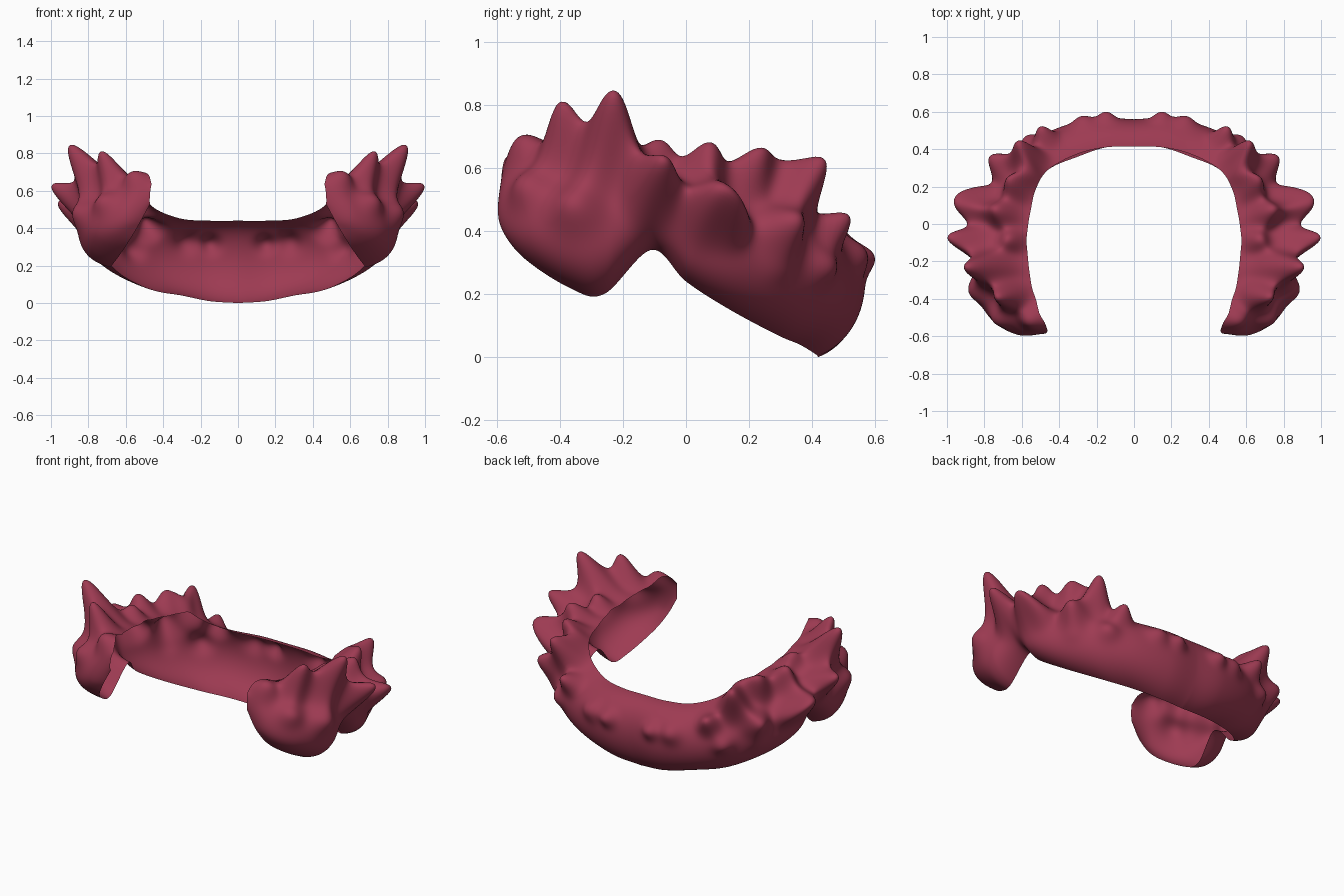
import bpy, bmesh, math
from mathutils import Vector as V

if "Cube" in bpy.data.objects:
    bpy.data.objects.remove(bpy.data.objects["Cube"])

NU, NV = 190, 70

# Right half, front tip to back centre: top edge, outermost point, bottom edge
STATIONS = [
    ((.46, -.57, .63), (.47, -.585, .58), (.47, -.58, .53)),
    ((.47, -.52, .67), (.62, -.585, .50), (.53, -.575, .42)),
    ((.50, -.45, .67), (.76, -.50, .46), (.59, -.52, .32)),
    ((.54, -.35, .65), (.83, -.37, .43), (.66, -.37, .22)),
    ((.56, -.24, .64), (.84, -.24, .44), (.69, -.26, .20)),
    ((.57, -.10, .61), (.80, -.10, .47), (.68, -.11, .34)),
    ((.56, .03, .60), (.81, .04, .42), (.70, .00, .24)),
    ((.52, .18, .56), (.76, .20, .36), (.62, .14, .15)),
    ((.44, .30, .50), (.64, .37, .30), (.46, .29, .07)),
    ((.30, .375, .45), (.44, .50, .25), (.30, .36, .04)),
    ((.15, .41, .44), (.20, .565, .24), (.15, .41, .01)),
    ((0, .415, .44), (0, .56, .24), (0, .42, 0)),
]

# Tufts: tip position, radius
TUFTS = [
    ((.57, -.52, .70), .07),
    ((.73, -.395, .81), .065),
    ((.90, -.23, .845), .085),
    ((.995, -.07, .63), .075),
    ((.955, .11, .54), .075),
    ((.75, .08, .68), .07),
    ((.68, -.08, .69), .06),
    ((.88, .19, .46), .06),
    ((.67, .24, .66), .065),
    ((.56, .28, .61), .055),
    ((.77, .36, .44), .07),
    ((.62, .44, .63), .07),
    ((.72, .32, .30), .06),
    ((.50, .52, .45), .055),
    ((.58, .47, .29), .06),
    ((.28, .575, .33), .06),
    ((.15, .60, .32), .05),
    ((.88, -.36, .50), .08),
    ((.74, -.52, .56), .07),
]


def spline(pts, t):
    """Catmull-Rom through pts, t in 0..1."""
    f = t * (len(pts) - 1)
    i = min(int(f), len(pts) - 2)
    f -= i
    b, c = pts[i], pts[i + 1]
    a = pts[i - 1] if i else b * 2 - c
    d = pts[i + 2] if i + 2 < len(pts) else c * 2 - b
    return (b * 2 + (c - a) * f + (a * 2 - b * 5 + c * 4 - d) * f * f
            + (b * 3 - a - c * 3 + d) * f ** 3) * .5


def shell_points():
    rails = [[V(s[k]) for s in STATIONS] for k in range(3)]
    pts = []
    for i in range(NU + 1):
        top, mid, bot = (spline(r, i / NU) for r in rails)
        total = (mid * 8 - top - bot) / 3
        spread = (top - bot) * .8
        a, b = (total + spread) / 2, (total - spread) / 2
        for j in range(NV + 1):
            t = j / NV
            s = 1 - t
            pts.append(top * s ** 3 + a * 3 * s * s * t + b * 3 * s * t * t + bot * t ** 3)
    return pts


# Pull tufts out of the curved shell
base = shell_points()
pts = [p.copy() for p in base]
for tip, r in TUFTS:
    tip = V(tip)
    k = min(range(len(base)), key=lambda n: (base[n] - tip).length_squared)
    root, pull = base[k], tip - pts[k]
    for n, p in enumerate(base):
        d = (p - root).length / r
        if d < 3:
            pts[n] = pts[n] + pull * math.exp(-d ** 2.3)

# Open hair band, right half
bm = bmesh.new()
vs = [bm.verts.new(p) for p in pts]
w = NV + 1
for j in range(w):
    vs[NU * w + j].co.x = 0
for i in range(NU):
    for j in range(NV):
        k = i * w + j
        bm.faces.new((vs[k], vs[k + 1], vs[k + w + 1], vs[k + w]))
for _ in range(2):
    bmesh.ops.smooth_vert(bm, verts=[v for v in bm.verts if not v.is_boundary],
                          factor=.5, use_axis_x=True, use_axis_y=True, use_axis_z=True)
bm.normal_update()
# Make the faces point outward
if sum(f.normal.dot(f.calc_center_median() - V((0, 0, .3))) for f in bm.faces) < 0:
    bmesh.ops.reverse_faces(bm, faces=bm.faces[:])
for f in bm.faces:
    f.smooth = True
me = bpy.data.meshes.new("hair_band")
bm.to_mesh(me)
bm.free()
hair = bpy.data.objects.new("hair_band", me)
bpy.context.collection.objects.link(hair)

# Left half by mirroring
mirror = hair.modifiers.new("left_half", 'MIRROR')
mirror.merge_threshold = .001

mat = bpy.data.materials.new("dark_raspberry")
mat.diffuse_color = (.34, .043, .085, 1)
mat.use_nodes = True
mat.node_tree.nodes["Principled BSDF"].inputs["Base Color"].default_value = mat.diffuse_color
me.materials.append(mat)
